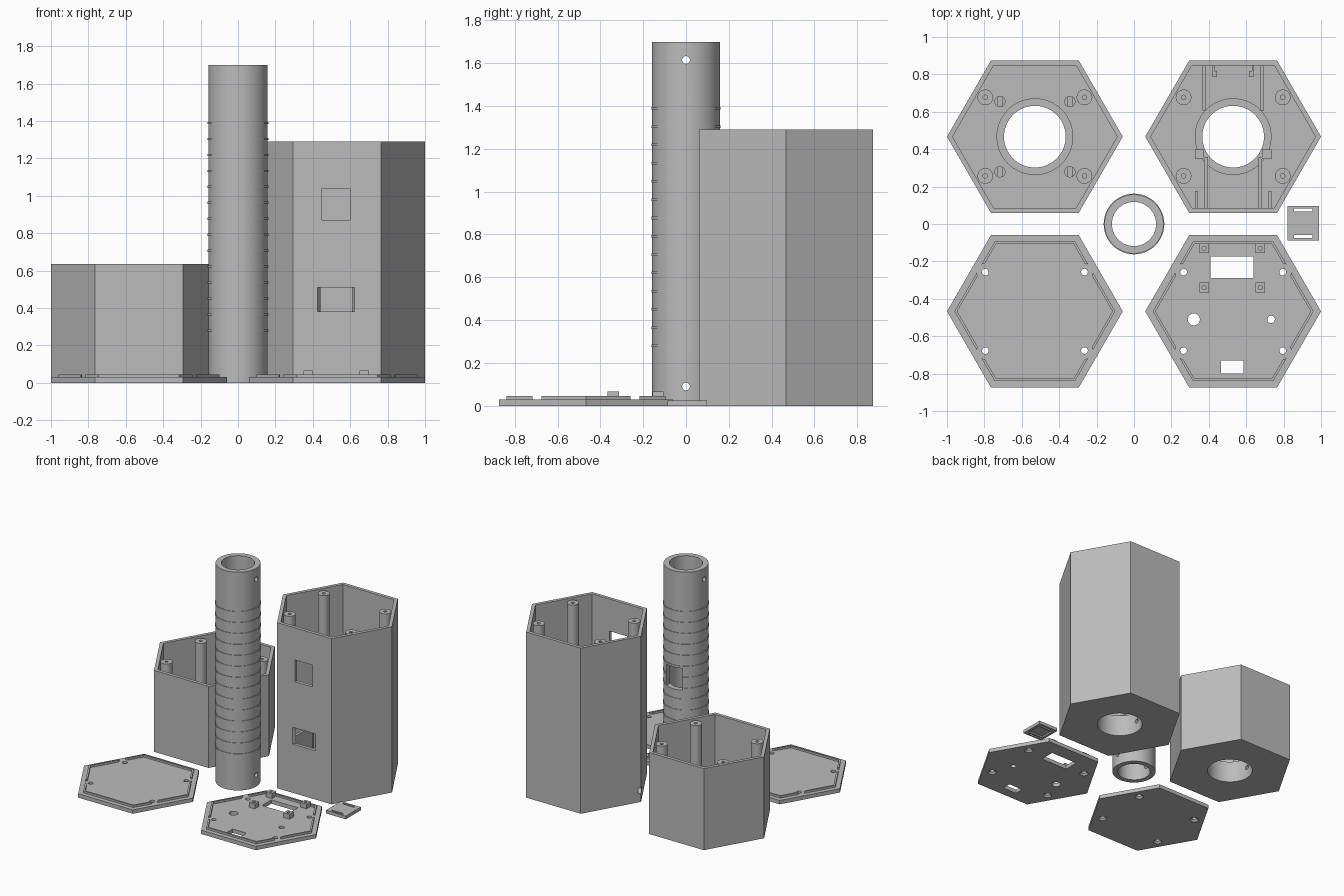
import bpy, bmesh, math
from mathutils import Matrix, Vector

old = bpy.data.objects.get("Cube")
if old:
    bpy.data.objects.remove(old)

grey = bpy.data.materials.new("plain_grey")
grey.use_nodes = True
colour = (0.5, 0.5, 0.5, 1)
grey.diffuse_color = colour
grey.node_tree.nodes["Principled BSDF"].inputs["Base Color"].default_value = colour

HEX, WALL, FLOOR = 0.47, 0.03, 0.03
POSTS = [(sx * 0.265, sy * 0.21) for sx in (-1, 1) for sy in (-1, 1)]


def new_object(name, bm):
    mesh = bpy.data.meshes.new(name)
    bmesh.ops.recalc_face_normals(bm, faces=bm.faces)
    bm.to_mesh(mesh)
    bm.free()
    mesh.materials.append(grey)
    ob = bpy.data.objects.new(name, mesh)
    bpy.context.collection.objects.link(ob)
    return ob


def prism(name, sides, r, x, y, z0, z1, r_top=None, along_x=False):
    """Upright n-sided prism or cone, its first corner on +x."""
    bm = bmesh.new()
    r_top = r if r_top is None else r_top
    rings = []
    for rad, z in ((r, z0), (r_top, z1)):
        rings.append([bm.verts.new((rad * math.cos(math.tau * k / sides),
                                    rad * math.sin(math.tau * k / sides), z))
                      for k in range(sides)])
    bm.faces.new(rings[0])
    bm.faces.new(rings[1])
    for k in range(sides):
        j = (k + 1) % sides
        bm.faces.new((rings[0][k], rings[0][j], rings[1][j], rings[1][k]))
    if along_x:
        bm.transform(Matrix.Rotation(math.pi / 2, 4, 'Y'))
    bm.transform(Matrix.Translation((x, y, 0)))
    return new_object(name, bm)


def rod_x(x0, x1, y, z, r):
    """Round cutter lying along x."""
    ob = prism("cutter", 24, r, 0, y, x0, x1, along_x=True)
    ob.data.transform(Matrix.Translation((0, 0, z)))
    return ob


def box(name, x0, x1, y0, y1, z0, z1):
    bm = bmesh.new()
    bmesh.ops.create_cube(bm, size=1)
    bm.transform(Matrix.Translation(((x0 + x1) / 2, (y0 + y1) / 2, (z0 + z1) / 2))
                 @ Matrix.Diagonal((x1 - x0, y1 - y0, z1 - z0, 1)))
    return new_object(name, bm)


def cut(ob, *cutters, op='DIFFERENCE'):
    for c in cutters:
        mod = ob.modifiers.new("cut", 'BOOLEAN')
        mod.operation, mod.solver, mod.object = op, 'EXACT', c
        bpy.context.view_layer.objects.active = ob
        bpy.ops.object.modifier_apply(modifier=mod.name)
        bpy.data.objects.remove(c)
    return ob


def smooth(ob):
    bpy.ops.object.select_all(action='DESELECT')
    ob.select_set(True)
    bpy.context.view_layer.objects.active = ob
    bpy.ops.object.shade_smooth_by_angle(angle=math.radians(30))


# Open hexagonal housings with a collar for the tube and four screw posts
def housing(name, cx, cy, height):
    shell = prism(name, 6, HEX, cx, cy, 0, height)
    cut(shell, prism("cutter", 6, HEX - WALL, cx, cy, FLOOR, height + 1))
    collar = prism("collar", 64, 0.205, cx, cy, 0.01, 0.17)
    cut(shell, collar, op='UNION')
    cut(shell, prism("cutter", 64, 0.165, cx, cy, -1, 1),
        rod_x(cx - 0.25, cx + 0.25, cy, 0.09, 0.018))
    for px, py in POSTS:
        post = prism(name + "_post", 32, 0.042, cx + px, cy + py, 0.02, height - 0.015)
        smooth(cut(post, prism("cutter", 16, 0.012, cx + px, cy + py, height - 0.25, height)))
    return shell


CX, CY = 0.53, 0.467
short_housing = housing("short_housing", -CX, CY, 0.635)
smooth(short_housing)
for sx in (-1, 1):
    for sy in (-1, 1):
        x, y = -CX + sx * 0.187, CY + sy * 0.188
        boss = prism("slotted_boss", 24, 0.03, x, y, 0.02, 0.1)
        cut(boss, box("cutter", x - 0.012, x + 0.012, y - 0.1, y + 0.1, 0.08, 0.2))
        smooth(boss)

# Tall housing: front openings and a screwdriver hole
tall_housing = housing("tall_housing", CX, CY, 1.29)
front = CY - HEX * math.cos(math.pi / 6)
flared = box("cutter", 0.42, 0.63, front - 0.01, front + 0.04, 0.38, 0.51)
for v in flared.data.vertices:
    if v.co.y > front:
        v.co.x += 0.03 if v.co.x < CX else -0.03
cut(tall_housing, flared,
    box("cutter", 0.45, 0.60, front - 0.1, front + 0.1, 0.87, 1.04),
    rod_x(0.0, 0.15, CY, 0.09, 0.025))
smooth(tall_housing)

# Circuit board rails inside the tall housing, mirrored about its middle
RAILS = [("front_rail", -0.155, -0.135, -0.39, -0.11, 0.4),
         ("front_short_rail", -0.205, -0.19, -0.39, -0.29, 0.4),
         ("front_hook", -0.205, -0.155, -0.12, -0.07, 0.4),
         ("back_rail", -0.165, -0.145, 0.14, 0.385, 0.5),
         ("back_clip", -0.11, -0.085, 0.32, 0.35, 0.3),
         ("back_clip_stem", -0.11, -0.1, 0.34, 0.385, 0.3)]
for name, x0, x1, y0, y1, top in RAILS:
    for side, a, b in (("right", x0, x1), ("left", -x1, -x0)):
        box(f"{name}_{side}", CX + a, CX + b, CY + y0, CY + y1, 0.02, top)


# Lids with a broken locating lip and countersunk screw holes
def lid(name, cx, cy):
    plate = prism(name, 6, HEX, cx, cy, 0, FLOOR)
    lip = prism("lip", 6, 0.43, cx, cy, 0.02, 0.045)
    cut(lip, prism("cutter", 6, 0.415, cx, cy, 0, 1))
    cut(lip, *[prism("cutter", 32, 0.045, cx + px, cy + py, 0, 1) for px, py in POSTS])
    cut(plate, lip, op='UNION')
    for px, py in POSTS:
        cut(plate, prism("cutter", 24, 0.018, cx + px, cy + py, -1, 1),
            prism("cutter", 24, 0.034, cx + px, cy + py, -0.002, 0.014, 0.018))
    return plate


smooth(lid("plain_lid", -CX, -CY))
vented_lid = lid("vented_lid", CX, -CY)
cut(vented_lid,
    box("cutter", 0.41, 0.64, -0.29, -0.175, -1, 1),
    box("cutter", 0.465, 0.585, -0.80, -0.73, -1, 1),
    prism("cutter", 32, 0.032, 0.32, -0.51, -1, 1),
    prism("cutter", 24, 0.02, 0.733, -0.51, -1, 1))
smooth(vented_lid)
for x in (0.375, 0.675):
    for y in (-0.13, -0.34):
        standoff = box("standoff", x - 0.026, x + 0.026, y - 0.026, y + 0.026, 0.02, 0.067)
        smooth(cut(standoff, prism("cutter", 16, 0.011, x, y, 0.03, 0.1)))

# Central tube with fine ridges, end screw holes and a back window
tube = prism("tube", 96, 0.158, 0, 0, 0, 1.7)
for k in range(14):
    z = 0.28 + k * 0.0853
    cut(tube, prism("ridge", 96, 0.162, 0, 0, z - 0.006, z + 0.006), op='UNION')
cut(tube, prism("cutter", 64, 0.118, 0, 0, -1, 3),
    rod_x(-1, 1, 0, 0.09, 0.018), rod_x(-1, 1, 0, 1.615, 0.018),
    box("cutter", -0.07, 0.07, 0.05, 0.3, 0.78, 0.95))
smooth(tube)

# Small slotted cover plate with a shallow recess beneath
cover = box("cover_plate", 0.82, 0.99, -0.087, 0.097, 0, 0.025)
cut(cover, box("cutter", 0.84, 0.97, -0.05, 0.06, -0.01, 0.012),
    box("cutter", 0.855, 0.955, 0.068, 0.083, -1, 1),
    box("cutter", 0.855, 0.955, -0.075, -0.06, -1, 1))
